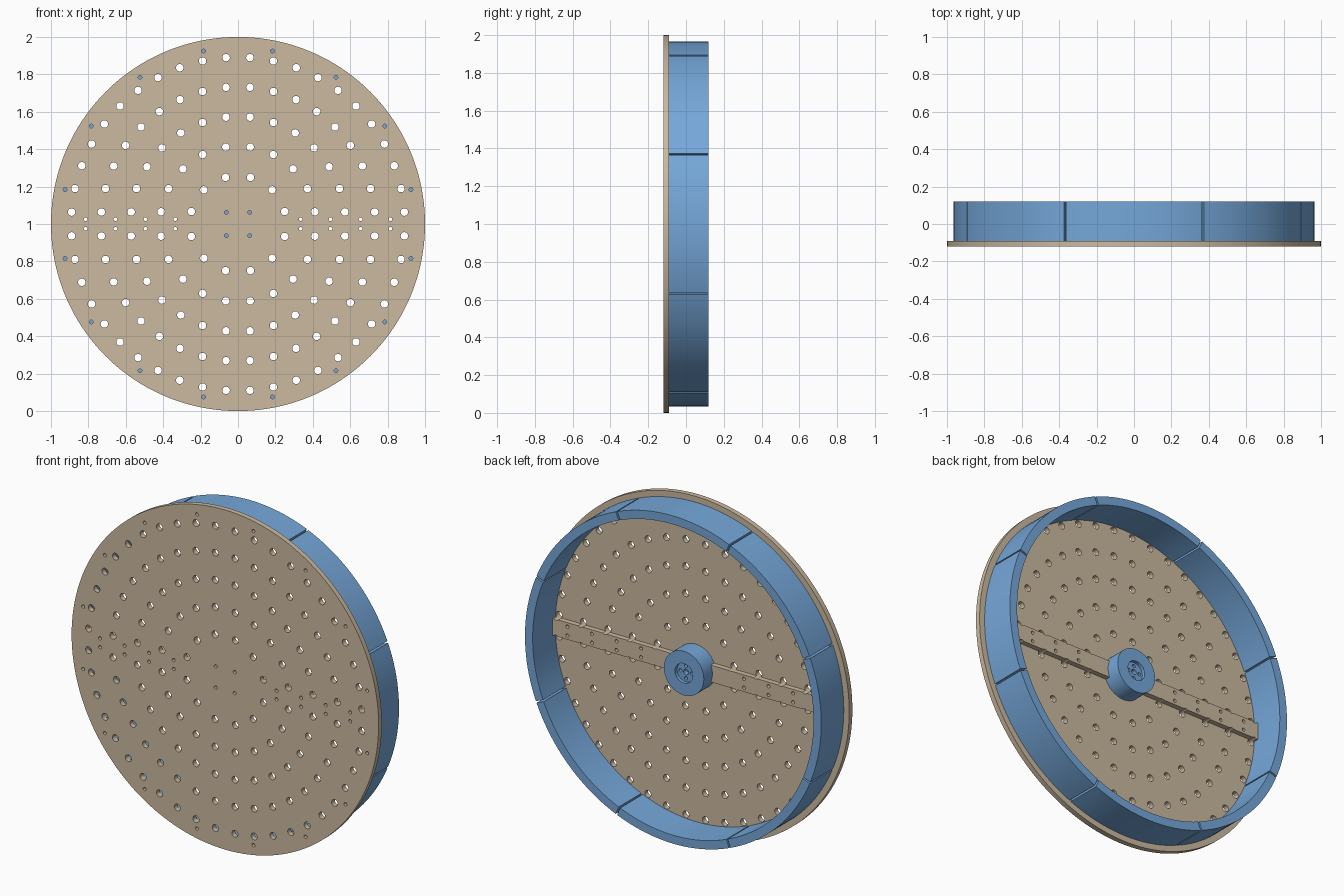
import bpy, bmesh
from math import sin, cos, pi, radians
from mathutils import Matrix, Vector

cube = bpy.data.objects.get("Cube")
if cube:
    bpy.data.objects.remove(cube)

CENTRE_Z = 1.0
FRONT, BACK = -0.12, -0.09        # the two faces of the plate
RIM_BACK = 0.12
RIM_OUT, RIM_IN = 0.965, 0.915


def material(name, rgb):
    m = bpy.data.materials.new(name)
    m.use_nodes = True
    m.diffuse_color = (*rgb, 1)
    m.node_tree.nodes["Principled BSDF"].inputs["Base Color"].default_value = (*rgb, 1)
    return m


tan = material("tan board", (0.60, 0.49, 0.35))
blue = material("blue plastic", (0.18, 0.39, 0.70))


def make_object(name, bm, mat):
    bmesh.ops.recalc_face_normals(bm, faces=bm.faces)
    me = bpy.data.meshes.new(name)
    bm.to_mesh(me)
    bm.free()
    if mat:
        me.materials.append(mat)
    ob = bpy.data.objects.new(name, me)
    bpy.context.collection.objects.link(ob)
    return ob


def add_cylinder(bm, x, z, r, y0, y1, sides):
    """Cylinder along y; x and z are measured from the wheel centre."""
    place = Matrix.Translation((x, (y0 + y1) / 2, CENTRE_Z + z)) @ Matrix.Rotation(pi / 2, 4, 'X')
    bmesh.ops.create_cone(bm, cap_ends=True, segments=sides, radius1=r, radius2=r,
                          depth=y1 - y0, matrix=place)


def cylinder(name, r, y0, y1, sides, mat):
    bm = bmesh.new()
    add_cylinder(bm, 0, 0, r, y0, y1, sides)
    return make_object(name, bm, mat)


def drill(ob, holes, y0, y1):
    """Cut round holes (x, z, radius) between two depths and bake the result."""
    bm = bmesh.new()
    for x, z, r in holes:
        add_cylinder(bm, x, z, r, y0, y1, 16 if r < 0.015 else 24)
    cutter = make_object("hole_cutter", bm, None)
    cutter.hide_render = True
    mod = ob.modifiers.new("holes", 'BOOLEAN')
    mod.operation = 'DIFFERENCE'
    mod.solver = 'EXACT'
    mod.object = cutter
    deps = bpy.context.evaluated_depsgraph_get()
    baked = bpy.data.meshes.new_from_object(ob.evaluated_get(deps))
    mat = ob.data.materials[0]
    ob.modifiers.clear()
    ob.data = baked
    baked.materials.clear()
    baked.materials.append(mat)
    for p in baked.polygons:
        p.material_index = 0
    bpy.data.objects.remove(cutter)


def on_circle(radius, angle, r):
    return (radius * sin(angle), radius * cos(angle), r)


# Hole patterns
air_holes = []
for ring in range(5):
    count = 12 + 8 * ring
    air_holes += [on_circle(0.258 + 0.1585 * ring, (i + 0.5) * 2 * pi / count, 0.02)
                  for i in range(count)]
tie_holes = [(sx * (0.335 + 0.16 * i), sz * 0.026, 0.01)
             for i in range(4) for sx in (-1, 1) for sz in (-1, 1)]
rim_screws = [on_circle(0.943, (i + 0.5) * pi / 8, 0.01) for i in range(16)]
hub_screws = [(sx * 0.062, sz * 0.062, 0.01) for sx in (-1, 1) for sz in (-1, 1)]

# Round perforated plate
plate = cylinder("front_plate", 1.0, FRONT, BACK, 160, tan)
drill(plate, air_holes + tie_holes + rim_screws + hub_screws, FRONT - 0.1, BACK + 0.1)

# Flat stiffening bar across the back, nicked by the nearest holes
bm = bmesh.new()
bmesh.ops.create_cube(bm, size=1, matrix=Matrix.Translation((0, BACK + 0.015, CENTRE_Z))
                      @ Matrix.Diagonal((1.826, 0.03, 0.1, 1)))
bar = make_object("back_bar", bm, tan)
drill(bar, [h for h in air_holes + tie_holes if abs(h[1]) < 0.08], FRONT - 0.1, BACK + 0.1)

# Rim made of eight curved pieces with narrow gaps
STEPS = 20
half = radians(22.5) - 0.0055
for k in range(8):
    mid = k * pi / 4
    bm = bmesh.new()
    loops = []
    for i in range(STEPS + 1):
        a = mid - half + 2 * half * i / STEPS
        loops.append([bm.verts.new((r * sin(a), y, CENTRE_Z + r * cos(a)))
                      for r, y in ((RIM_IN, BACK), (RIM_OUT, BACK),
                                   (RIM_OUT, RIM_BACK), (RIM_IN, RIM_BACK))])
    for a, b in zip(loops, loops[1:]):
        for j in range(4):
            n = (j + 1) % 4
            bm.faces.new((a[j], a[n], b[n], b[j]))
    bm.faces.new(loops[0])
    bm.faces.new(loops[-1])
    piece = make_object(f"rim_piece_{k + 1}", bm, blue)
    screws = [on_circle(0.943, mid + s * pi / 16, 0.01) for s in (-1, 1)]
    drill(piece, screws, FRONT, BACK + 0.06)

# Hub with a shallow socket and mounting holes
HUB_BACK = 0.02
hub = cylinder("hub", 0.13, BACK, HUB_BACK, 64, blue)
drill(hub, hub_screws, FRONT, BACK + 0.05)
drill(hub, [(0, 0, 0.058)], HUB_BACK - 0.02, HUB_BACK + 0.05)
drill(hub, [(0, 0, 0.016)] + [on_circle(0.037, i * pi / 2, 0.01) for i in range(4)],
      HUB_BACK - 0.05, HUB_BACK + 0.05)

# Smooth the curved walls, keep the edges crisp
parts = [o for o in bpy.context.collection.objects
         if o.name.startswith(("front_plate", "back_bar", "rim_piece", "hub"))]
for o in bpy.context.view_layer.objects:
    o.select_set(o in parts)
bpy.context.view_layer.objects.active = plate
bpy.ops.object.shade_smooth_by_angle(angle=radians(35))
